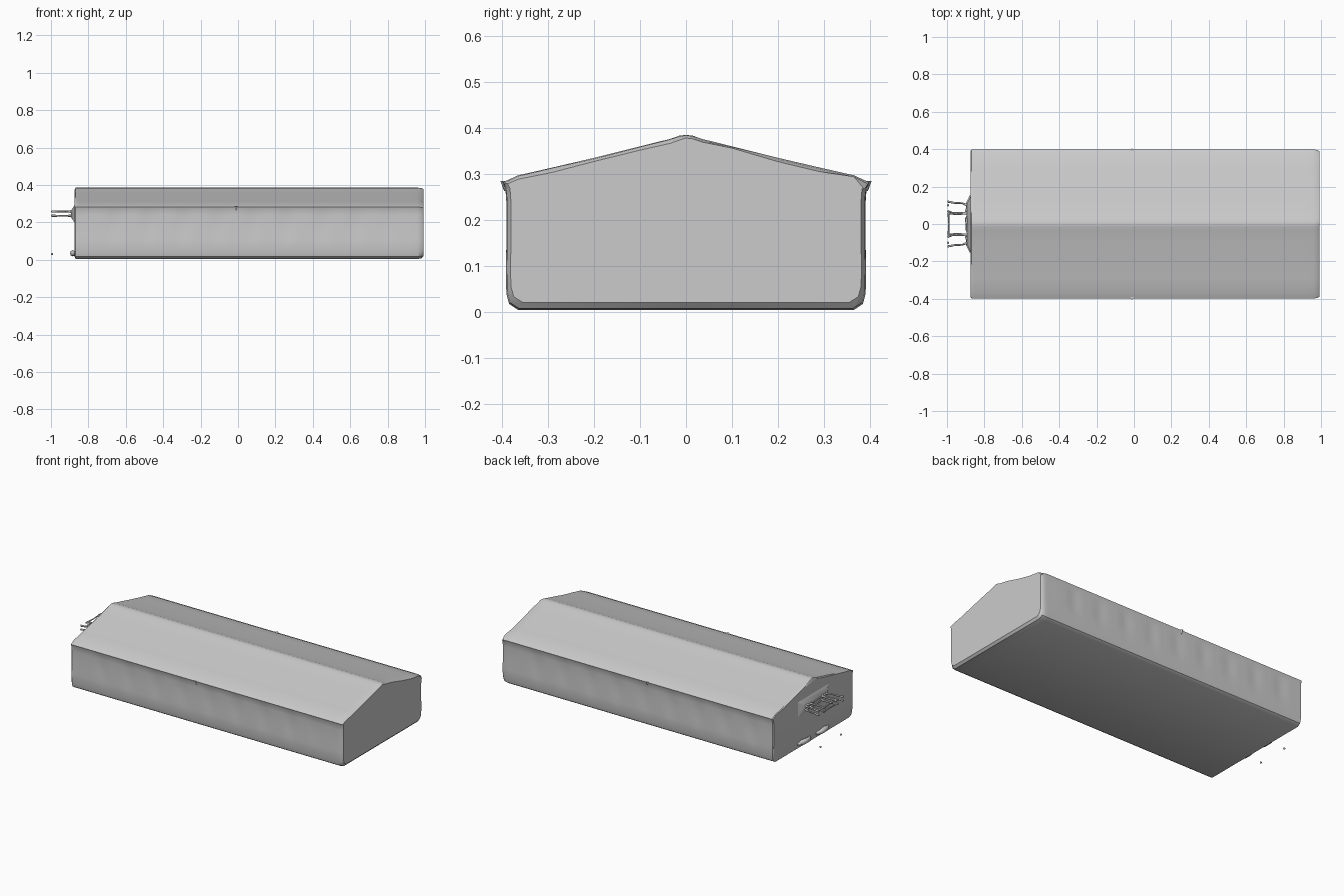
import bpy, bmesh, math, random

if "Cube" in bpy.data.objects:
    bpy.data.objects.remove(bpy.data.objects["Cube"])

random.seed(4)


def finish(bm, name, angle=35):
    bmesh.ops.recalc_face_normals(bm, faces=bm.faces)
    me = bpy.data.meshes.new(name)
    bm.to_mesh(me)
    bm.free()
    ob = bpy.data.objects.new(name, me)
    bpy.context.collection.objects.link(ob)
    bpy.ops.object.select_all(action='DESELECT')
    bpy.context.view_layer.objects.active = ob
    ob.select_set(True)
    bpy.ops.object.shade_smooth_by_angle(angle=math.radians(angle))
    return ob


# Half cross-section from floor centre to ridge (y, z)
HALF = [(0.0, 0.004), (0.365, 0.004), (0.385, 0.017), (0.391, 0.04), (0.392, 0.10),
        (0.391, 0.14), (0.391, 0.19), (0.391, 0.24), (0.393, 0.268), (0.398, 0.282),
        (0.365, 0.297), (0.29, 0.314), (0.20, 0.335), (0.10, 0.36), (0.035, 0.376),
        (0.015, 0.383), (0.0, 0.385)]


def section(bm, x, inset=0.0, ragged=0.0, dent=True):
    """One ring of the hall; walls are gently dented, ends can be inset and ragged."""
    def place(i, s):
        y, z = HALF[i]
        if 5 <= i <= 7 and dent:
            y -= 0.0035 * max(0, math.sin(x * 34 + s)) * (1 if abs(x) < 0.8 else 0.3)
        if i <= 3:
            z += inset * 0.8
        if 1 <= i <= 9:
            y -= inset * 0.5
        if 9 <= i:
            z -= ragged * random.uniform(0.1, 1.0)
        return bm.verts.new((x, s * y, z))
    n = len(HALF)
    return [place(i, 1) for i in range(n)] + [place(i, -1) for i in range(n - 2, 0, -1)]


# Hall: lofted gabled body with softened ends
bm = bmesh.new()
rings = [section(bm, -0.873, 0.012, 0.012, False), section(bm, -0.868, 0.0, 0.0, False)]
rings += [section(bm, -0.85 + 1.81 * i / 72) for i in range(73)]
rings += [section(bm, 0.98, 0.004, 0.004, False), section(bm, 0.992, 0.02, 0.016, False)]
for a, b in zip(rings, rings[1:]):
    for i in range(len(a)):
        j = (i + 1) % len(a)
        bm.faces.new((a[i], a[j], b[j], b[i]))
bm.faces.new(rings[0])
bm.faces.new(rings[-1])
finish(bm, "hall")


def bar(name, points, radius):
    """Thin tapering strand; radius is given per point."""
    cu = bpy.data.curves.new(name, 'CURVE')
    cu.dimensions = '3D'
    cu.bevel_depth = 1.0
    cu.bevel_resolution = 2
    cu.use_fill_caps = True
    sp = cu.splines.new('POLY')
    sp.points.add(len(points) - 1)
    for p, co, r in zip(sp.points, points, radius):
        p.co = (*co, 1)
        p.radius = r
    ob = bpy.data.objects.new(name, cu)
    bpy.context.collection.objects.link(ob)


# Entrance canopy: two thin layers of strands growing out of the end wall
for side in (-1, 1):
    for z, label in ((0.258, "upper"), (0.235, "lower")):
        bar(f"canopy_outer_{label}", [(-0.865, side * 0.13, 0.247), (-0.89, side * 0.09, z),
            (-0.90, side * 0.067, z)], [0.014, 0.007, 0.005])
        bar(f"canopy_inner_{label}", [(-0.87, side * 0.06, 0.247), (-0.895, side * 0.057, z),
            (-0.95, side * 0.051, z), (-0.997, side * 0.057, z)],
            [0.014, 0.006, 0.003, 0.005])
        bar(f"canopy_arm_{label}", [(-0.89, side * 0.10, z), (-0.92, side * 0.112, z),
            (-0.96, side * 0.113, z), (-0.997, side * 0.12, z)],
            [0.007, 0.004, 0.005, 0.006])
        bar(f"canopy_hook_{label}", [(-0.89, side * 0.06, z), (-0.93, side * 0.06, z),
            (-0.97, side * 0.06, z), (-0.997, side * 0.07, z)],
            [0.006, 0.004, 0.004, 0.005])
    # Post foot remnants
    bm = bmesh.new()
    bmesh.ops.create_icosphere(bm, subdivisions=2, radius=0.006)
    bmesh.ops.translate(bm, verts=bm.verts, vec=(-0.994, side * 0.1, 0.03))
    finish(bm, "post_foot")
    # Low step lump against the end wall
    bar("step_remnant", [(-0.87, side * 0.15, 0.03), (-0.883, side * 0.11, 0.035),
        (-0.883, side * 0.06, 0.032), (-0.87, side * 0.03, 0.03)],
        [0.008, 0.016, 0.014, 0.008])
for z in (0.258, 0.235):
    bar("canopy_cross_strand", [(-0.885, -0.055, z), (-0.897, -0.03, z), (-0.899, 0.03, z),
        (-0.885, 0.055, z)], [0.006, 0.004, 0.004, 0.006])
    bar("canopy_front_strand", [(-0.992, -0.055, z), (-0.99, 0.0, z), (-0.992, 0.055, z)],
        [0.005, 0.003, 0.005])

# Flared root of the canopy on the end wall
bm = bmesh.new()
base = [bm.verts.new((-0.868, y, z)) for y, z in ((-0.16, 0.19), (0.16, 0.19), (0.16, 0.3), (-0.16, 0.3))]
tip = [bm.verts.new((-0.893, y, z)) for y, z in ((-0.11, 0.228), (0.11, 0.228), (0.11, 0.263), (-0.11, 0.263))]
for i in range(4):
    j = (i + 1) % 4
    bm.faces.new((base[i], base[j], tip[j], tip[i]))
bm.faces.new(base)
bm.faces.new(tip)
finish(bm, "canopy_root")

# Small expansion joint knobs at mid-length under each eave
for side in (-1, 1):
    bm = bmesh.new()
    bmesh.ops.create_cone(bm, cap_ends=True, segments=6, radius1=0.003, radius2=0.011, depth=0.022)
    bmesh.ops.translate(bm, verts=bm.verts, vec=(-0.01, side * 0.393, 0.274))
    finish(bm, "eave_joint")
